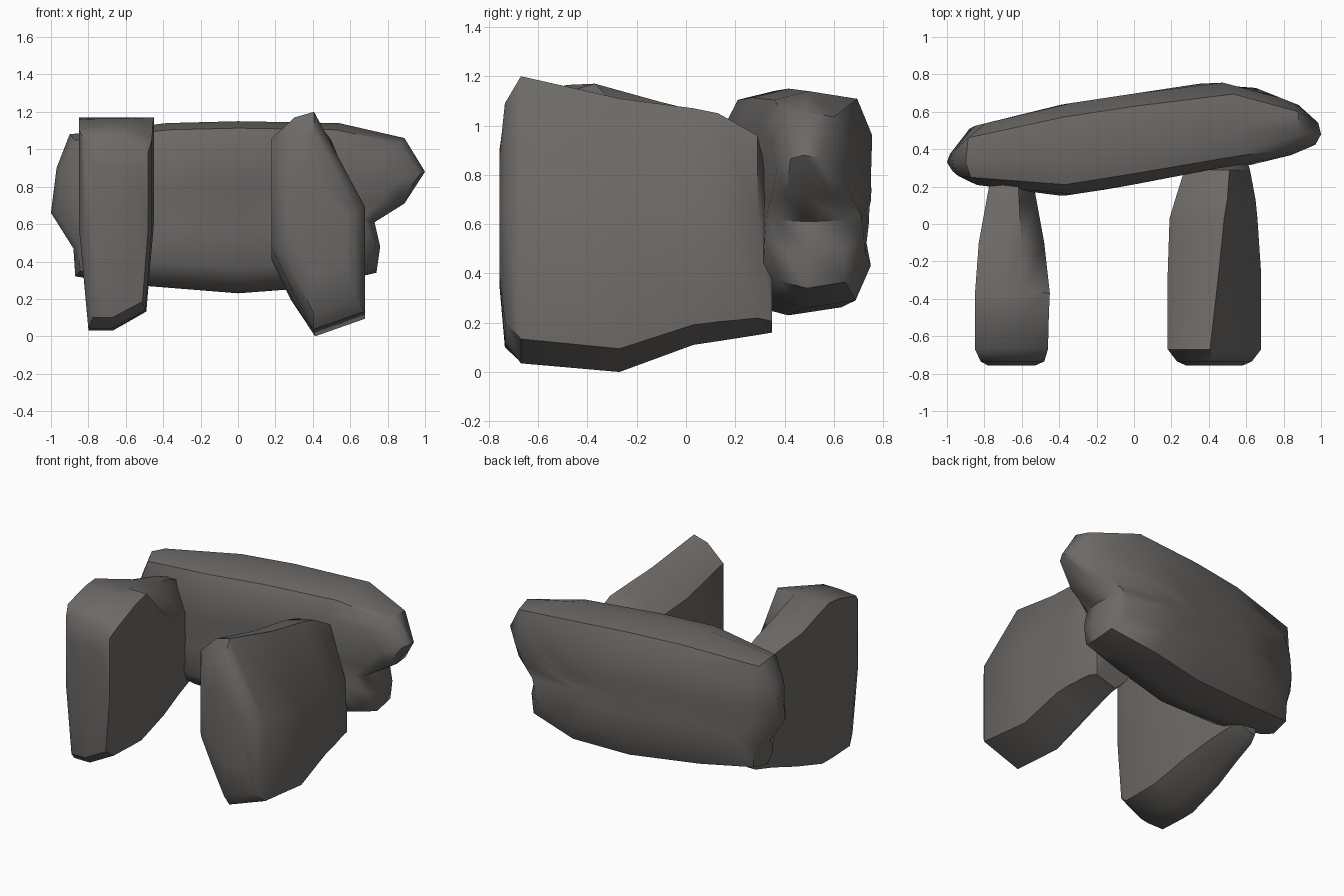
import bpy, bmesh, math

if "Cube" in bpy.data.objects:
    bpy.data.objects.remove(bpy.data.objects["Cube"])

stone = bpy.data.materials.new("dark_stone")
stone.diffuse_color = (.15, .141, .134, 1)
stone.use_nodes = True
stone.node_tree.nodes["Principled BSDF"].inputs["Base Color"].default_value = stone.diffuse_color


def interp(table, x):
    if x <= table[0][0]:
        return table[0][1]
    for (a, p), (b, q) in zip(table, table[1:]):
        if x <= b:
            return p + (q - p) * (x - a) / (b - a)
    return table[-1][1]


def loft(name, rings, angle):
    """Skin equal-sized rings into a closed stone, fanning both ends to a centre."""
    bm = bmesh.new()
    loops = [[bm.verts.new(p) for p in ring] for ring in rings]
    n = len(rings[0])
    for a, b in zip(loops, loops[1:]):
        for i in range(n):
            j = (i + 1) % n
            bm.faces.new((a[i], a[j], b[j], b[i]))
    for end in (loops[0], loops[-1]):
        c = bm.verts.new([sum(v.co[k] for v in end) / n for k in range(3)])
        for i in range(n):
            bm.faces.new((end[i], end[(i + 1) % n], c))
    bmesh.ops.recalc_face_normals(bm, faces=bm.faces[:])
    mesh = bpy.data.meshes.new(name)
    bm.to_mesh(mesh)
    bm.free()
    mesh.materials.append(stone)
    obj = bpy.data.objects.new(name, mesh)
    bpy.context.collection.objects.link(obj)
    bpy.context.view_layer.objects.active = obj
    for o in bpy.context.selected_objects:
        o.select_set(False)
    obj.select_set(True)
    bpy.ops.object.shade_smooth_by_angle(angle=math.radians(angle))
    return obj


def upright(name, sec_a, sec_b, stations):
    """Loft along y; 0..1 sections fitted to x and z ranges, blended from a to b by t."""
    rings = []
    for y, xa, xb, za, zb, t in stations:
        ring = []
        for (u, v), (p, q) in zip(sec_a, sec_b):
            u, v = u + (p - u) * t, v + (q - v) * t
            ring.append((xa + (xb - xa) * u, y, za + (zb - za) * v))
        rings.append(ring)
    loft(name, rings, 42)


# Back slab: outline seen from the front, given depth by two curves in plan
outline = [(-1, .66), (-.97, .9), (-.9, 1.08), (-.38, 1.14), (0, 1.15),
           (.54, 1.14), (.89, 1.06), (1, .88), (.89, .71), (.73, .61),
           (.76, .48), (.74, .34), (.4, .26), (0, .23), (-.5, .27),
           (-.87, .32), (-.88, .47)]
front_y = [(-1, .3), (-.93, .22), (-.38, .15), (-.05, .2), (.35, .29),
           (.6, .31), (.97, .4), (1, .45)]
back_y = [(-1, .37), (-.87, .52), (-.38, .64), (.35, .75), (.57, .76),
          (.97, .6), (1, .52)]
# (x scale, z scale, depth fraction from front to back)
layers = [(.4, .3, .0), (.84, .7, .0), (.97, .92, .12), (1, 1, .42),
          (.985, .93, .86), (.88, .6, 1), (.4, .25, 1)]
rings = []
for sx, sz, d in layers:
    ring = []
    for x, z in outline:
        if sx < .9 and (x, z) == (.73, .61):
            x = .79                       # the notch fades out on the flat faces
        px, pz = x * sx, .69 + (z - .69) * sz
        f, b = interp(front_y, px), interp(back_y, px)
        ring.append((px, f + (b - f) * d, pz))
    rings.append(ring)
loft("back_slab", rings, 44)

# Right stone: ridge near the middle, long slope on its outer side
upright("right_stone",
        [(0, .88), (.24, .975), (.44, 1), (1, .56), (1, .085), (.44, 0), (.2, .2), (0, .38)],
        [(0, .85), (.35, .97), (.7, 1), (1, .6), (1, .085), (.5, 0), (.2, .15), (0, .35)],
        [(-.757, .28, .58, .35, .88, 0), (-.735, .23, .63, .12, 1.09, 0),
         (-.67, .18, .68, .035, 1.2, .05), (-.27, .18, .68, 0, 1.11, .4),
         (.03, .19, .66, .11, 1.07, .7), (.13, .22, .65, .125, 1.05, .8),
         (.29, .27, .62, .15, .96, .95), (.35, .3, .6, .16, .7, 1)])

# Left stone: square cross-ridge on top, sloping down to the front and to the slab
upright("left_stone",
        [(0, .95), (.3, 1), (.65, 1), (1, .75), (1, .5), (.93, .09), (.4, 0), (.12, 0), (0, .5)],
        [(0, 1), (.35, 1), (.65, 1), (1, 1), (1, .5), (.9, .09), (.45, 0), (.13, 0), (0, .5)],
        [(-.757, -.78, -.53, .35, .9, .7), (-.735, -.82, -.48, .1, 1.06, .7),
         (-.67, -.85, -.46, .04, 1.12, .75), (-.48, -.85, -.455, .03, 1.165, .9),
         (-.37, -.85, -.45, .03, 1.17, 1), (-.1, -.83, -.48, .11, 1.095, .2),
         (.12, -.79, -.52, .18, 1.04, 0), (.28, -.76, -.55, .22, .97, 0),
         (.34, -.74, -.57, .26, .75, 0)])
